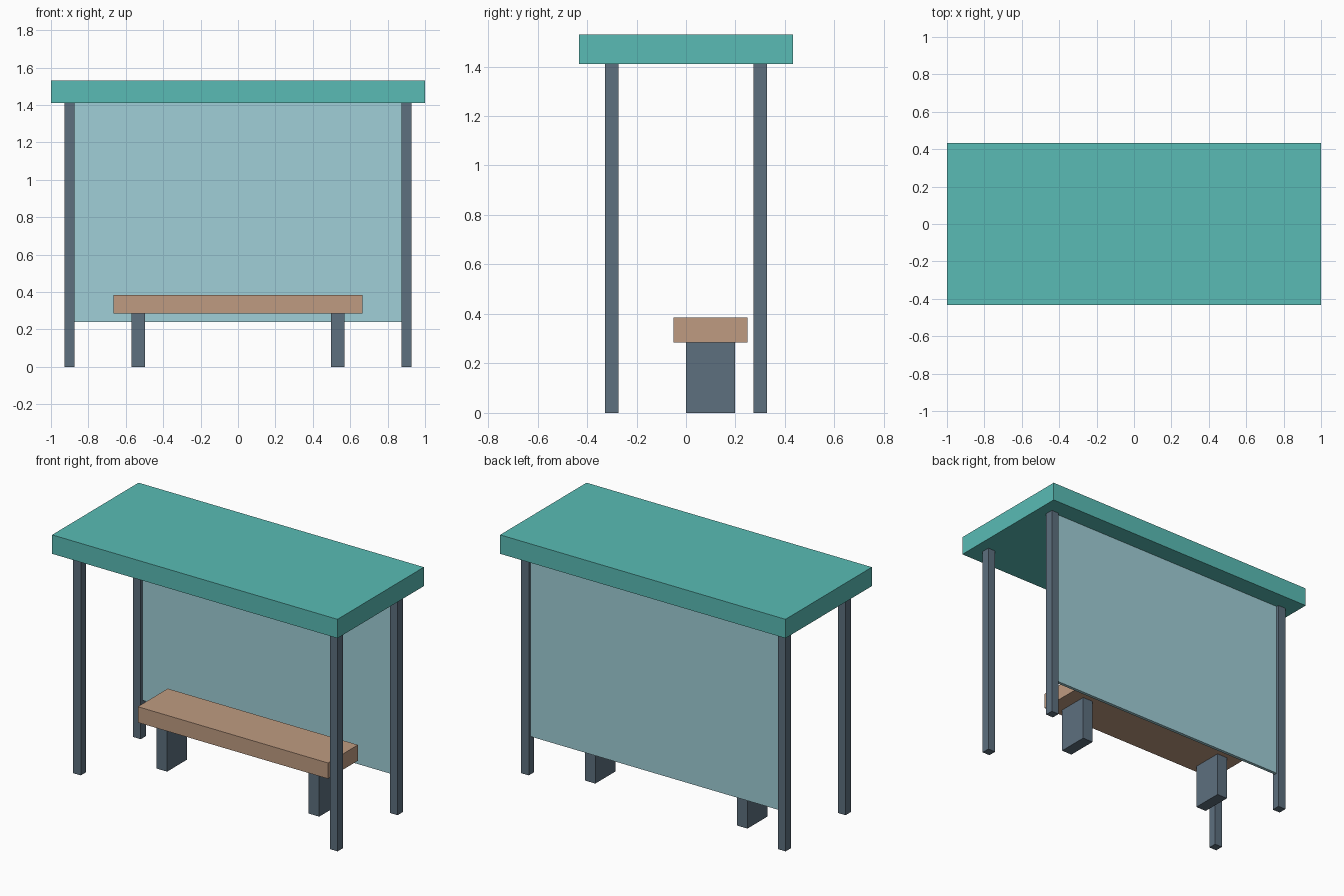
import bpy

if "Cube" in bpy.data.objects:
    bpy.data.objects.remove(bpy.data.objects["Cube"])


def material(name, color):
    m = bpy.data.materials.new(name)
    m.diffuse_color = color
    m.use_nodes = True
    m.node_tree.nodes["Principled BSDF"].inputs["Base Color"].default_value = m.diffuse_color
    return m


def box(name, center, size, mat):
    bpy.ops.mesh.primitive_cube_add(size=1, location=center)
    ob = bpy.context.object
    ob.name = name
    ob.scale = size
    bpy.ops.object.transform_apply(location=False, rotation=False, scale=True)
    ob.data.materials.append(mat)
    return ob


teal = material("roof_teal", (0.10, 0.50, 0.46, 1))
slate = material("frame_slate", (0.11, 0.16, 0.21, 1))
glass = material("panel_glass", (0.35, 0.62, 0.68, 0.6))
wood = material("seat_wood", (0.52, 0.33, 0.22, 1))

ROOF_Z, SEAT_Z = 1.41, 0.285   # undersides of roof and seat
POST, POST_X, POST_Y = 0.054, 0.9, 0.3

# Roof slab
box("roof", (0, 0, ROOF_Z + 0.06), (2.0, 0.865, 0.12), teal)

# Four corner posts
for side, x in (("left", -POST_X), ("right", POST_X)):
    for end, y in (("front", -POST_Y), ("back", POST_Y)):
        box(f"{end}_{side}_post", (x, y, ROOF_Z / 2), (POST, POST, ROOF_Z), slate)

# Back panel between the rear posts
PANEL_Z = 0.24
box("back_panel", (0, POST_Y, (PANEL_Z + ROOF_Z) / 2),
    (2 * POST_X - POST, 0.02, ROOF_Z - PANEL_Z), glass)

# Bench seat and its two legs
box("bench_seat", (0, 0.099, SEAT_Z + 0.05), (1.333, 0.3, 0.1), wood)
for side, x in (("left", -0.533), ("right", 0.533)):
    box(f"bench_{side}_leg", (x, 0.099, SEAT_Z / 2), (0.074, 0.2, SEAT_Z), slate)
